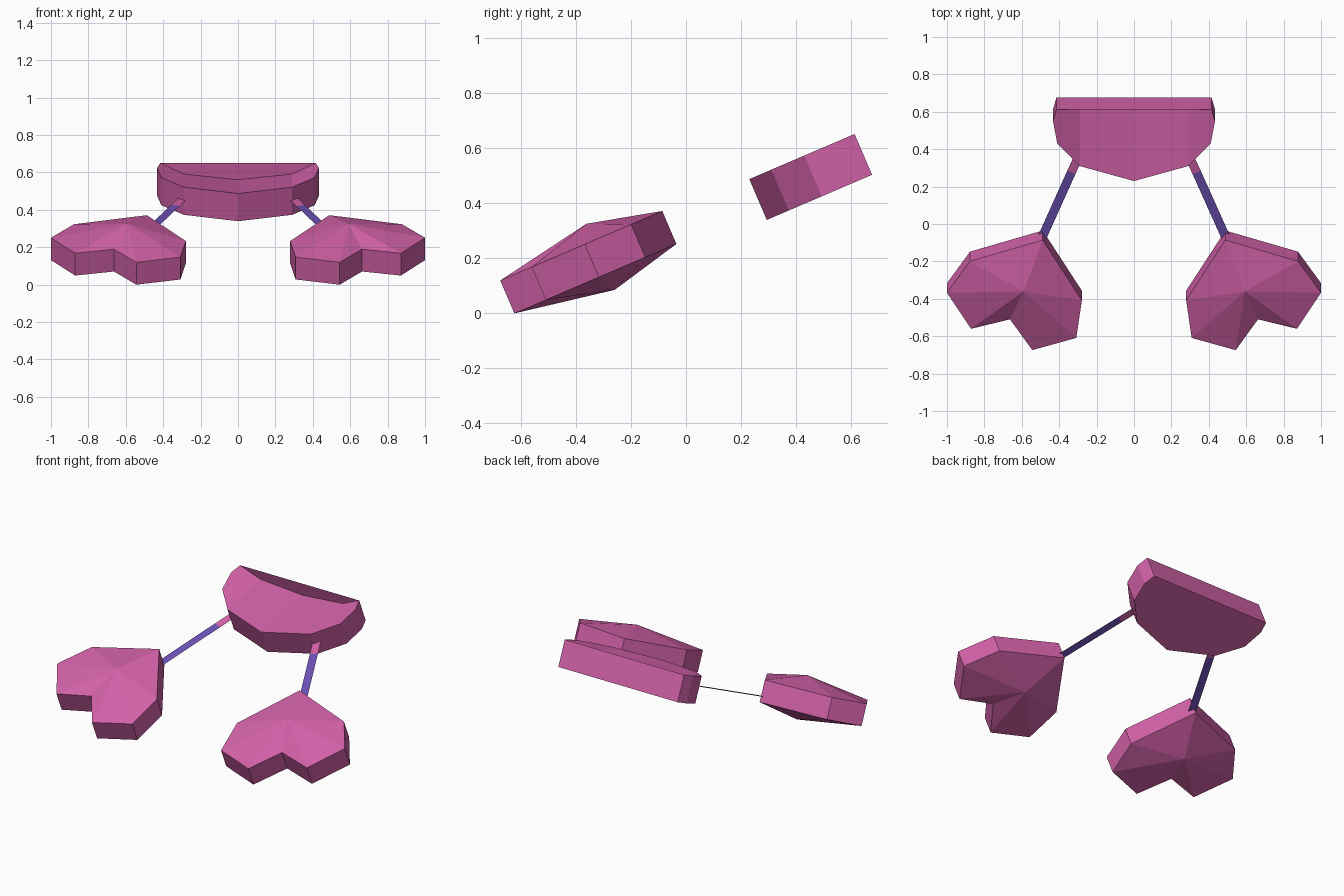
import bpy, bmesh, math
from mathutils import Matrix, Vector

if "Cube" in bpy.data.objects:
    bpy.data.objects.remove(bpy.data.objects["Cube"])

TILT = Matrix.Rotation(math.radians(23.2), 4, 'X')  # everything lies on one sloping plane


def material(name, rgb):
    mat = bpy.data.materials.new(name)
    mat.use_nodes = True
    mat.diffuse_color = (*rgb, 1)
    mat.node_tree.nodes["Principled BSDF"].inputs["Base Color"].default_value = (*rgb, 1)
    return mat


PINK = material("orchid pink", (0.64, 0.12, 0.39))
PURPLE = material("violet", (0.15, 0.08, 0.45))


def finish(name, bm, mats, smooth=True):
    """Fix normals, tilt the part and add it to the scene."""
    bmesh.ops.recalc_face_normals(bm, faces=bm.faces)
    bm.transform(TILT)
    for f in bm.faces:
        f.smooth = smooth and f.tag is False
    mesh = bpy.data.meshes.new(name)
    bm.to_mesh(mesh)
    bm.free()
    for m in mats:
        mesh.materials.append(m)
    obj = bpy.data.objects.new(name, mesh)
    bpy.context.collection.objects.link(obj)
    return obj


def ring(bm, outline, height):
    return [bm.verts.new((x, y, height)) for x, y in outline]


def bridge(bm, low, high, closed=True):
    n = len(low)
    for i in range(n if closed else n - 1):
        j = (i + 1) % n
        bm.faces.new((low[i], low[j], high[j], high[i]))


def heart(name, side):
    """Low-poly puffed heart: a rim band with a raised centre on both faces."""
    half = [(0.32, 0.253), (0.37, 0.468), (0.175, 0.618)]
    shape = [(0, 0)] + half + [(0, 0.493)] + [(-p, a) for p, a in reversed(half)]
    c, s = math.cos(0.363), math.sin(0.363)

    def place(p, a):
        return side * (0.488 + s * a + c * p), 0.067 - c * a + s * p

    outline = [place(p, a) for p, a in shape]
    bm = bmesh.new()
    low, high = ring(bm, outline, 0.245), ring(bm, outline, 0.375)
    bridge(bm, low, high)
    for rim, height in ((low, 0.18), (high, 0.441)):
        peak = bm.verts.new((*place(0, 0.29), height))
        for i in range(len(rim)):
            bm.faces.new((rim[i], rim[(i + 1) % len(rim)], peak))
    finish(name, bm, [PINK])


def strap(name, side):
    """Flat ribbon from the heart tip to the holder, with a pink end."""
    start, joint, end = Vector((0.49, 0.045)), Vector((0.335, 0.42)), Vector((0.297, 0.51))
    along = (end - start).normalized()
    across = Vector((-along.y, along.x)) * 0.024
    bm = bmesh.new()
    pairs = [[bm.verts.new((side * q.x, q.y, 0.28)) for q in (p - across, p + across)]
             for p in (start, joint, end)]
    for i in range(2):
        f = bm.faces.new((*pairs[i], pairs[i + 1][1], pairs[i + 1][0]))
        f.material_index = i
    finish(name, bm, [PURPLE, PINK], smooth=False)


def holder():
    """Half-round tray with a straight back and a top that dips to the back wall."""
    half = [(0.29, 0.49), (0.41, 0.62), (0.433, 0.75), (0.415, 0.819)]
    outline = [(-x, y) for x, y in reversed(half)] + [(0, 0.403)] + half
    bm = bmesh.new()
    low, high = ring(bm, outline, 0.196), ring(bm, outline, 0.357)
    bridge(bm, low, high)
    bm.faces.new(low)
    dip = [bm.verts.new((x, 0.812, h)) for x, h in ((-0.29, 0.295), (0, 0.262), (0.29, 0.295))]
    # sloping floor of the tray
    bridge(bm, high[3:6], dip, closed=False)
    bm.faces.new((*high[:4], dip[0]))
    bm.faces.new((*high[5:], dip[2]))
    # inner side of the back wall stays flat shaded
    wall = bm.faces.new((high[0], *dip, high[-1]))
    wall.tag = True
    finish("holder", bm, [PINK])


holder()
for label, side in (("left", 1), ("right", -1)):
    heart(label + "_heart", side)
    strap(label + "_strap", side)
